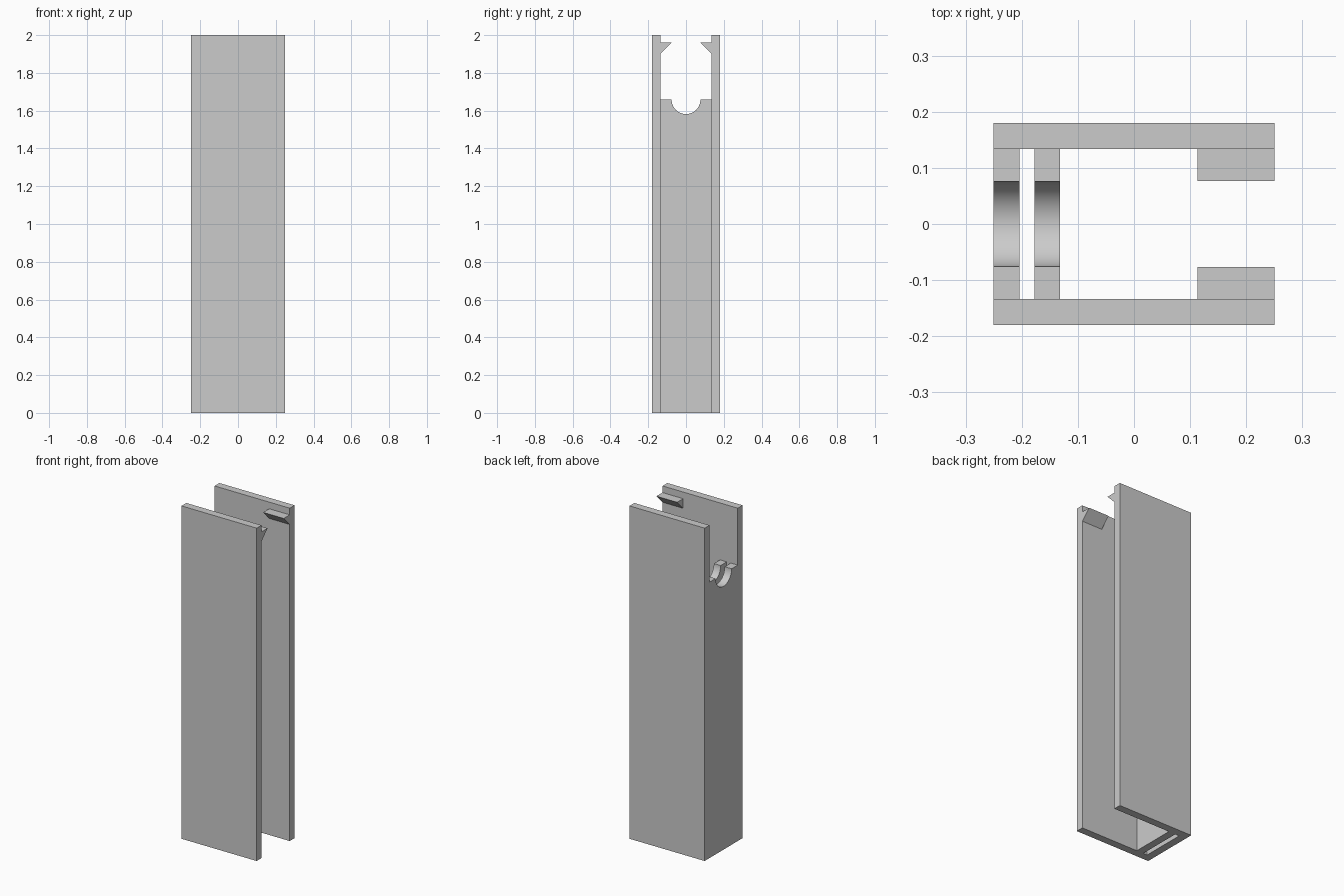
import bpy, bmesh, math

cube = bpy.data.objects.get("Cube")
if cube:
    bpy.data.objects.remove(cube, do_unlink=True)

grey = bpy.data.materials.new("plain grey")
grey.use_nodes = True
colour = (0.6, 0.6, 0.6, 1)
grey.diffuse_color = colour
grey.node_tree.nodes["Principled BSDF"].inputs["Base Color"].default_value = colour

HALF_X, HALF_Y, HEIGHT = 0.25, 0.18, 2.0
INNER_Y = 0.134          # inside face of the side plates
LEDGE_Z = 1.658          # top of the two end walls
CRADLE_R = 0.076         # round notch in the end walls


def prism(name, profile, x0, x1):
    """Extrude a (y, z) profile along x."""
    bm = bmesh.new()
    face = bm.faces.new([bm.verts.new((x0, y, z)) for y, z in profile])
    new = bmesh.ops.extrude_face_region(bm, geom=[face])["geom"]
    verts = [v for v in new if isinstance(v, bmesh.types.BMVert)]
    bmesh.ops.translate(bm, verts=verts, vec=(x1 - x0, 0, 0))
    bmesh.ops.recalc_face_normals(bm, faces=bm.faces)
    mesh = bpy.data.meshes.new(name)
    bm.to_mesh(mesh)
    bm.free()
    mesh.materials.append(grey)
    obj = bpy.data.objects.new(name, mesh)
    bpy.context.collection.objects.link(obj)
    return obj


def rectangle(half_y, z0, z1):
    return [(-half_y, z0), (half_y, z0), (half_y, z1), (-half_y, z1)]


def combine(target, tool, operation):
    mod = target.modifiers.new(tool.name, "BOOLEAN")
    mod.operation, mod.solver, mod.object = operation, "EXACT", tool
    bpy.context.view_layer.objects.active = target
    bpy.ops.object.modifier_apply(modifier=mod.name)
    bpy.data.objects.remove(tool, do_unlink=True)


# Outer block
body = prism("clip_holder", rectangle(HALF_Y, 0, HEIGHT), -HALF_X, HALF_X)

# Open top between the plates, with a round cradle in the end walls
arc = [(CRADLE_R * math.cos(a), LEDGE_Z + CRADLE_R * math.sin(a))
       for a in (math.pi * (1 + i / 32) for i in range(33))]
opening = ([(-INNER_Y, HEIGHT + 0.1), (-INNER_Y, LEDGE_Z)] + arc
           + [(INNER_Y, LEDGE_Z), (INNER_Y, HEIGHT + 0.1)])
combine(body, prism("opening", opening, -0.4, 0.4), "DIFFERENCE")

# Main channel, open at one end, and the thin slot between the end walls
for name, x0, x1 in (("channel", -0.132, 0.4), ("slot", -0.204, -0.177)):
    cutter = prism(name, rectangle(INNER_Y, -0.1, HEIGHT + 0.1), x0, x1)
    combine(body, cutter, "DIFFERENCE")

# Wedge-shaped catches inside the plates near the top
for side in (-1, 1):
    wedge = [(side * y, z) for y, z in
             ((0.15, 1.96), (0.077, 1.96), (INNER_Y, 1.902), (0.15, 1.902))]
    combine(body, prism("catch", wedge, 0.113, HALF_X), "UNION")

# Smooth cradle, sharp edges elsewhere
bpy.ops.object.select_all(action="DESELECT")
body.select_set(True)
bpy.context.view_layer.objects.active = body
bpy.ops.object.shade_smooth_by_angle(angle=math.radians(30))
